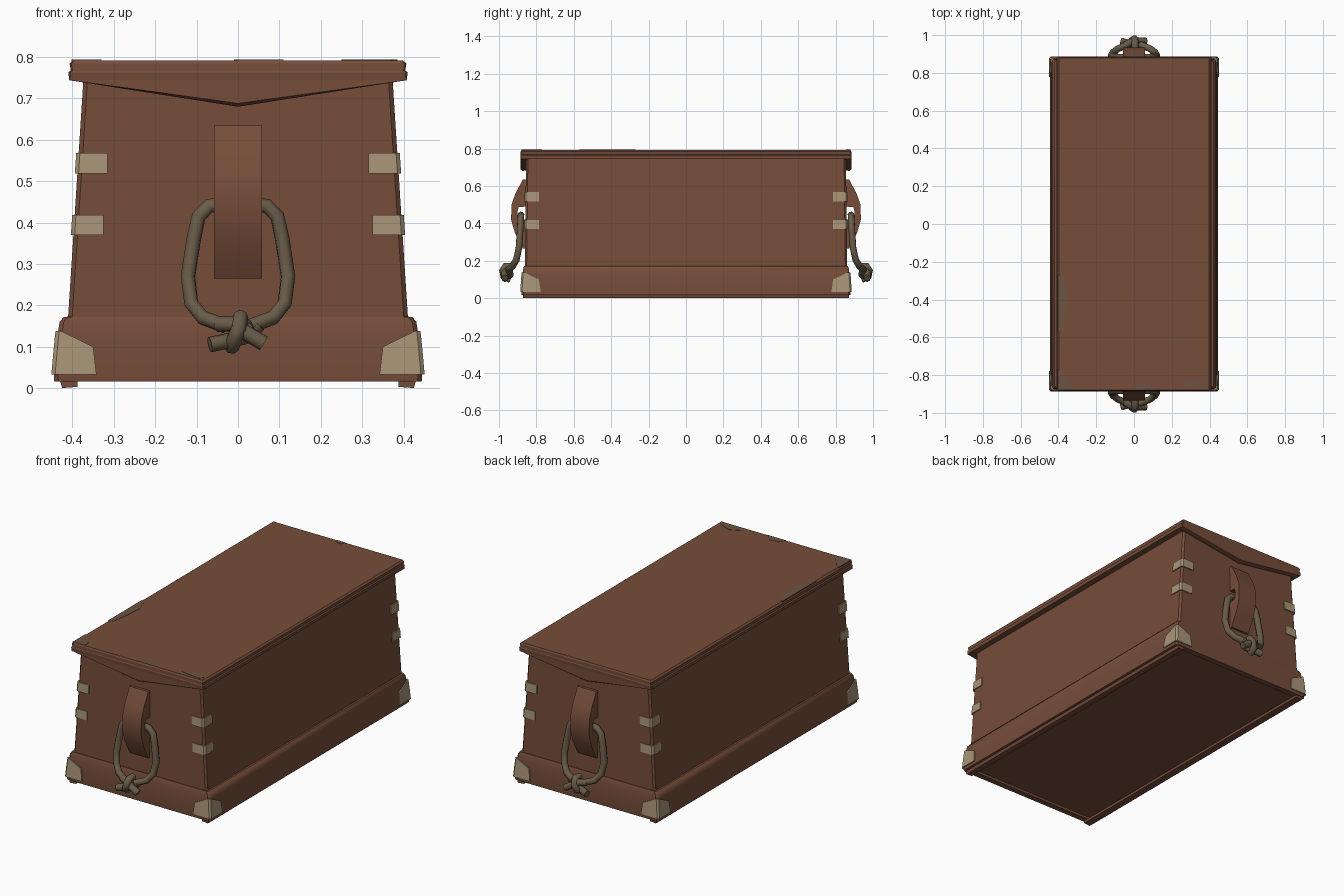
import bpy, bmesh, math
from mathutils import Vector


def material(name, rgb):
    m = bpy.data.materials.new(name)
    m.diffuse_color = (*rgb, 1)
    return m


WOOD = material("red_brown_wood", (0.18, 0.074, 0.042))
BONE = material("pale_brass", (0.39, 0.30, 0.185))
ROPE = material("old_rope", (0.14, 0.105, 0.065))
WORN = material("worn_wood", (0.145, 0.088, 0.055))


def finish(name, bm, mat, angle=35):
    bmesh.ops.recalc_face_normals(bm, faces=bm.faces)
    me = bpy.data.meshes.new(name)
    bm.to_mesh(me)
    bm.free()
    me.shade_smooth()
    me.set_sharp_from_angle(angle=math.radians(angle))
    me.materials.append(mat)
    ob = bpy.data.objects.new(name, me)
    bpy.context.collection.objects.link(ob)
    return ob


def loft(name, rings, mat, angle=35):
    """Skin a stack of closed point rings and cap both ends."""
    bm = bmesh.new()
    vs = [[bm.verts.new(p) for p in r] for r in rings]
    n = len(vs[0])
    for a, b in zip(vs, vs[1:]):
        for i in range(n):
            j = (i + 1) % n
            bm.faces.new((a[i], a[j], b[j], b[i]))
    bm.faces.new(vs[0])
    bm.faces.new(vs[-1])
    return finish(name, bm, mat, angle)


def rect(hx, hy, z, c=0.01):
    """Rectangle ring with small chamfered corners."""
    return [(hx - c, -hy, z), (hx, c - hy, z), (hx, hy - c, z), (hx - c, hy, z),
            (c - hx, hy, z), (-hx, hy - c, z), (-hx, c - hy, z), (c - hx, -hy, z)]


# Tapered body
loft("chest_body", [rect(0.412, 0.862, 0.15), rect(0.373, 0.855, 0.755)], WOOD)

# Flared plinth with recessed underside
loft("plinth", [rect(0.40, 0.845, 0.03), rect(0.40, 0.845, 0.016), rect(0.444, 0.878, 0.016),
                rect(0.445, 0.88, 0.03), rect(0.436, 0.874, 0.13), rect(0.431, 0.87, 0.16),
                rect(0.421, 0.865, 0.172), rect(0.40, 0.85, 0.173)], WOOD)

# Lid with eased edges
loft("lid", [rect(0.36, 0.85, 0.745, 0.004), rect(0.408, 0.884, 0.745, 0.004),
             rect(0.41, 0.886, 0.763, 0.004), rect(0.404, 0.884, 0.767, 0.004),
             rect(0.407, 0.884, 0.784, 0.004), rect(0.398, 0.880, 0.792, 0.004)], WOOD, 25)

# Runners under the long sides
for s in (-1, 1):
    loft("runner", [[(s * 0.388, y, 0.003), (s * 0.425, y, 0), (s * 0.43, y, 0.018),
                     (s * 0.388, y, 0.018)] for y in (-0.872, 0.872)], WOOD)


def corner_plate(name, levels):
    """L-shaped plate round each of the four corners; level = hx, hy, z, leg length."""
    e, c, t = 0.006, 0.009, 0.012
    for sx in (-1, 1):
        for sy in (-1, 1):
            rings = []
            for hx, hy, z, w in levels:
                X, Y = hx + e, hy + e
                plan = [(X - w - c, Y), (X - c, Y), (X, Y - c), (X, Y - w - c),
                        (X - t, Y - w - c), (X - t, Y - c - 0.004),
                        (X - c - 0.004, Y - t), (X - w - c, Y - t)]
                rings.append([(sx * x, sy * y, z) for x, y in plan])
            loft(name, rings, BONE)


def body_hx(z):
    return 0.412 - (z - 0.15) * 0.0645


# Corner straps and plinth corner caps
for lo, hi in ((0.37, 0.418), (0.518, 0.568)):
    corner_plate("corner_strap", [(body_hx(lo), 0.859, lo, 0.07), (body_hx(hi), 0.857, hi, 0.067)])
corner_plate("plinth_corner_cap", [(0.445, 0.88, 0.033, 0.10), (0.439, 0.876, 0.10, 0.086),
                                   (0.435, 0.873, 0.138, 0.004)])


def tube(name, pts, r):
    cu = bpy.data.curves.new(name, 'CURVE')
    cu.dimensions = '3D'
    cu.bevel_depth = r
    cu.bevel_resolution = 2
    cu.use_fill_caps = True
    sp = cu.splines.new('POLY')
    sp.points.add(len(pts) - 1)
    for p, q in zip(sp.points, pts):
        p.co = (*q, 1)
    sp.use_smooth = True
    cu.materials.append(ROPE)
    ob = bpy.data.objects.new(name, cu)
    bpy.context.collection.objects.link(ob)


for s in (-1, 1):
    # Pointed valance under the lid end
    loft("lid_end_valance", [[(-0.408, s * y, 0.75), (-0.408, s * y, 0.744), (0, s * y, z),
                              (0.408, s * y, 0.744), (0.408, s * y, 0.75)]
                             for y, z in ((0.85, 0.683), (0.876, 0.68), (0.884, 0.688))], WOOD)

    # Handle cleat with a notch for the rope
    prof = [(0.85, 0.635), (0.872, 0.635), (0.912, 0.56), (0.933, 0.50), (0.935, 0.42),
            (0.915, 0.35), (0.872, 0.265), (0.85, 0.265), (0.85, 0.42), (0.895, 0.425),
            (0.902, 0.46), (0.895, 0.487), (0.85, 0.49)]
    loft("handle_cleat", [[(x, s * y, z) for y, z in prof] for x in (-0.058, 0.058)], WOOD, 40)

    # Rope loop
    half = [(0.03, 0.882, 0.445), (0.07, 0.883, 0.44), (0.095, 0.884, 0.415), (0.107, 0.887, 0.36),
            (0.121, 0.893, 0.27), (0.113, 0.907, 0.205), (0.085, 0.928, 0.17), (0.03, 0.95, 0.15)]
    loop = [(-x, y, z) for x, y, z in reversed(half)] + half
    tube("rope_loop", [(x, s * y, z) for x, y, z in loop], 0.018)

    # Knot: crossing ends and a wrapping turn
    for pts in ([(-0.05, 0.945, 0.155), (-0.01, 0.965, 0.155), (0.025, 0.97, 0.13), (0.062, 0.968, 0.108)],
                [(0.05, 0.945, 0.155), (0.02, 0.94, 0.125), (-0.02, 0.955, 0.115), (-0.068, 0.968, 0.105)],
                [(0.005, 0.93, 0.17), (0.006, 0.965, 0.172), (0.002, 0.981, 0.145),
                 (-0.01, 0.975, 0.115), (-0.015, 0.94, 0.10)]):
        tube("rope_knot", [(x, s * y, z) for x, y, z in pts], 0.019)

# Worn patches along the lid edges (thin plates)
patches = [[(-0.402, -0.27), (-0.375, -0.29), (-0.352, -0.37), (-0.36, -0.46), (-0.375, -0.56), (-0.402, -0.57)],
           [(-0.402, -0.77), (-0.375, -0.79), (-0.33, -0.84), (-0.33, -0.88), (-0.402, -0.88)],
           [(0.0, -0.88), (0.02, -0.845), (0.08, -0.84), (0.11, -0.88)],
           [(0.25, -0.85), (0.31, -0.82), (0.385, -0.85), (0.37, -0.87), (0.28, -0.86)],
           [(-0.01, 0.88), (0.0, 0.86), (0.035, 0.855), (0.045, 0.88)]]
for pts in patches:
    loft("worn_patch", [[(x, y, z) for x, y in pts] for z in (0.788, 0.7935)], WORN)
